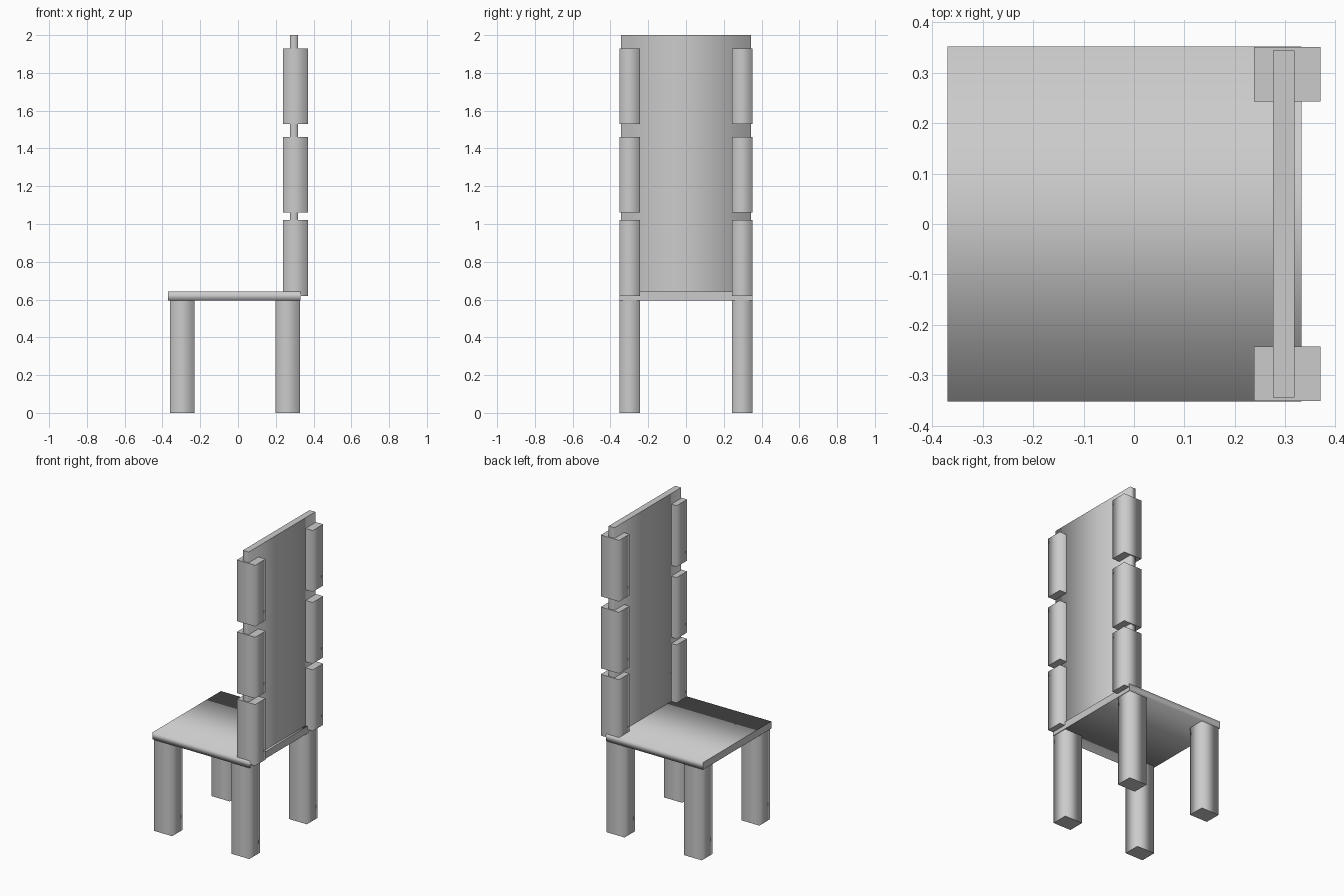
import bpy, bmesh

if "Cube" in bpy.data.objects:
    bpy.data.objects.remove(bpy.data.objects["Cube"])


def bar(name, lo, hi, axis):
    """Rectangular bar along an axis: softly shaded long sides, crisp flat end caps."""
    bm = bmesh.new()
    bmesh.ops.create_cube(bm, size=1)
    for v in bm.verts:
        v.co = [(a + b) / 2 + c * (b - a) for a, b, c in zip(lo, hi, v.co)]
    bm.normal_update()
    caps = [f for f in bm.faces if abs(f.normal[axis]) > 0.9]
    for f in bm.faces:
        f.smooth = f not in caps
    for f in caps:
        for e in f.edges:
            e.smooth = False
    mesh = bpy.data.meshes.new(name)
    bm.to_mesh(mesh)
    bm.free()
    obj = bpy.data.objects.new(name, mesh)
    bpy.context.collection.objects.link(obj)
    return obj


def bar_pair(name, x0, x1, z0, z1):
    """Matching upright bars on both sides of the chair."""
    bar(name + "_left", (x0, -0.351, z0), (x1, -0.243, z1), 2)
    bar(name + "_right", (x0, 0.243, z0), (x1, 0.351, z1), 2)


# Seat and backrest panels
bar("seat", (-0.37, -0.352, 0.595), (0.332, 0.352, 0.642), 0)
bar("backrest", (0.276, -0.344, 0.62), (0.318, 0.344, 2.0), 2)

# Legs
bar_pair("front_leg", -0.36, -0.23, 0, 0.6)
bar_pair("rear_leg", 0.198, 0.328, 0, 0.6)

# Segmented posts gripping the backrest edges
for name, z in (("lower", 0.62), ("middle", 1.06), ("upper", 1.53)):
    bar_pair(name + "_back_post", 0.238, 0.37, z, z + 0.4)
